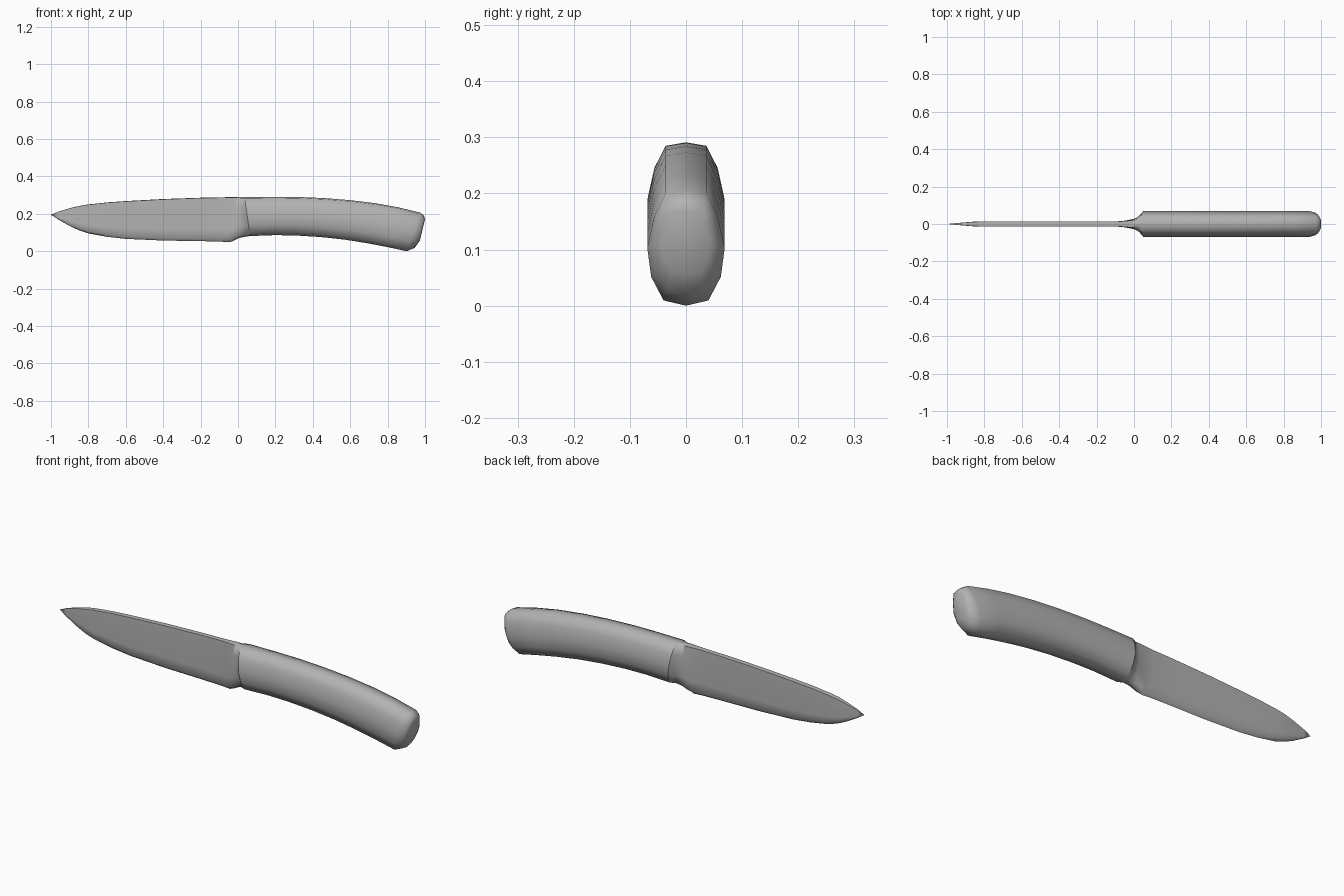
import bpy, bmesh
from math import radians

if "Cube" in bpy.data.objects:
    bpy.data.objects.remove(bpy.data.objects["Cube"])

# Half cross-sections: (width fraction, height fraction), top to bottom
GRIP = [(0, 1), (.53, .94), (.82, .55), (1, 0), (.9, -.5), (.58, -.91), (0, -1)]
STEEL = [(0, 1), (.9, .985), (1, .5), (1, 0), (1, -.45), (.97, -.87), (0, -1)]

grey = bpy.data.materials.new("dark_grey")
grey.diffuse_color = (.45, .45, .45, 1)
grey.use_nodes = True
grey.node_tree.nodes["Principled BSDF"].inputs["Base Color"].default_value = grey.diffuse_color


def ring(station):
    """Slanted ring between a top point and a bottom point, mirrored in y."""
    xt, zt, xb, zb, w, blend = station
    half = []
    for s, g in zip(STEEL, GRIP):
        fy = s[0] + (g[0] - s[0]) * blend
        f = (s[1] + (g[1] - s[1]) * blend + 1) / 2
        half.append((xb + (xt - xb) * f, fy * w, zb + (zt - zb) * f))
    return half + [(x, -y, z) for x, y, z in half[-2:0:-1]]


def loft(name, stations, cap_end):
    bm = bmesh.new()
    rings = [[bm.verts.new(p) for p in ring(s)] for s in stations]
    for a, b in zip(rings, rings[1:]):
        n = len(a)
        for i in range(n):
            j = (i + 1) % n
            bm.faces.new((a[i], a[j], b[j], b[i]))
    if cap_end:
        bm.faces.new(rings[-1])
    bmesh.ops.remove_doubles(bm, verts=bm.verts, dist=.0003)
    bmesh.ops.recalc_face_normals(bm, faces=bm.faces)
    me = bpy.data.meshes.new(name)
    bm.to_mesh(me)
    bm.free()
    me.materials.append(grey)
    ob = bpy.data.objects.new(name, me)
    bpy.context.collection.objects.link(ob)
    bpy.context.view_layer.objects.active = ob
    bpy.ops.object.select_all(action='DESELECT')
    ob.select_set(True)
    bpy.ops.object.shade_smooth_by_angle(angle=radians(72))


# Blade: tip to heel, spine height and edge height
profile = [(-1, .195, .195, 0), (-.96, .212, .169, .004), (-.9, .230, .135, .009),
           (-.85, .242, .112, .013), (-.8, .250, .095, .014), (-.7, .261, .077, .014),
           (-.6, .268, .066, .014), (-.4, .279, .057, .014), (-.2, .286, .054, .014),
           (-.09, .288, .051, .014)]
blade = [(x, zt, x, zb, w, 0) for x, zt, zb, w in profile]

# Heel and bolster flare, ending on the front ring of the handle
front = (.035, .29, .065, .081, .069, 1)
flare = [(-.05, .289, -.045, .048, .018, .1), (-.01, .29, -.025, .055, .024, .3),
         (.002, .29, .005, .070, .029, .6), (.008, .29, .040, .078, .038, .9), front]
loft("blade", blade + flare, False)

# Handle with rounded butt
handle = [front, (.2, .291, .2, .086, .069, 1), (.32, .290, .31, .084, .069, 1),
          (.46, .284, .44, .076, .069, 1), (.6, .273, .57, .062, .069, 1),
          (.74, .256, .69, .043, .069, 1), (.86, .234, .80, .022, .069, 1),
          (.975, .206, .902, .0, .069, 1), (.995, .190, .945, .018, .060, 1),
          (1.0, .170, .972, .056, .043, 1)]
loft("handle", handle, True)
